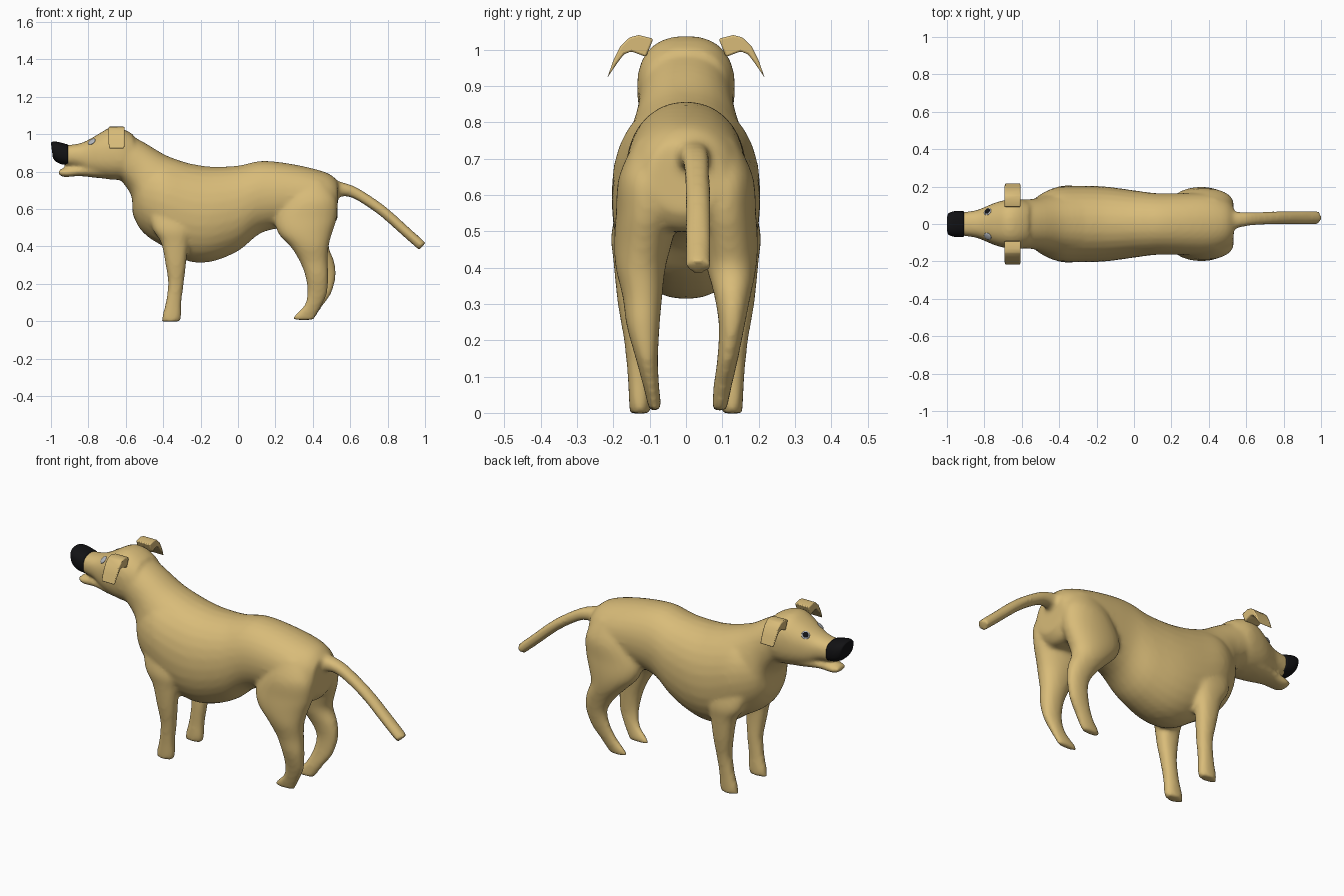
import bpy, bmesh, math
from mathutils import Vector

if "Cube" in bpy.data.objects:
    bpy.data.objects.remove(bpy.data.objects["Cube"])


def material(name, rgb):
    m = bpy.data.materials.new(name)
    m.diffuse_color = (*rgb, 1)
    m.use_nodes = True
    m.node_tree.nodes["Principled BSDF"].inputs["Base Color"].default_value = m.diffuse_color
    return m


TAN = material("tan_coat", (0.69, 0.50, 0.19))
BLACK = material("black", (0.006, 0.006, 0.007))
GREY = material("eye_grey", (0.45, 0.47, 0.5))


def make_object(name, bm, mat):
    bmesh.ops.recalc_face_normals(bm, faces=bm.faces)
    for f in bm.faces:
        f.smooth = True
    me = bpy.data.meshes.new(name)
    bm.to_mesh(me)
    bm.free()
    me.materials.append(mat)
    ob = bpy.data.objects.new(name, me)
    bpy.context.collection.objects.link(ob)
    return ob


def spline(rows, steps=4):
    """Catmull-Rom resampling of the section rows."""
    out = []
    for i in range(len(rows) - 1):
        quad = zip(rows[max(i - 1, 0)], rows[i], rows[i + 1], rows[min(i + 2, len(rows) - 1)])
        quad = list(quad)
        for s in range(steps):
            t = s / steps
            out.append([b + 0.5 * t * (c - a + t * (2*a - 5*b + 4*c - d + t * (3*(b - c) + d - a)))
                        for a, b, c, d in quad])
    return out + [list(rows[-1])]


def loft(bm, rows, power=2.0, n=28):
    """Each row: two end points of a section (xa, za, xb, zb), centre y, half width."""
    rings = []
    for xa, za, xb, zb, y, w in spline(rows):
        ring = []
        for k in range(n):
            a = 2 * math.pi * k / n
            c = math.copysign(abs(math.cos(a)) ** (2 / power), math.cos(a))
            s = math.copysign(abs(math.sin(a)) ** (2 / power), math.sin(a))
            ring.append(bm.verts.new(((xa + xb + c * (xa - xb)) / 2, y + s * w,
                                      (za + zb + c * (za - zb)) / 2)))
        rings.append(ring)
    for p, q in zip(rings, rings[1:]):
        for k in range(n):
            bm.faces.new((p[k], p[(k + 1) % n], q[(k + 1) % n], q[k]))
    bm.faces.new(rings[0])
    bm.faces.new(rings[-1])


def upright(rows):      # (x, top, bottom, half width)
    return [(x, t, x, b, 0, w) for x, t, b, w in rows]


def level(rows, side):  # (z, x front, x back, y, half width)
    return [(a, z, b, z, side * y, w) for z, a, b, y, w in rows]


bm = bmesh.new()
# torso
loft(bm, upright([
    (-.555, .80, .58, .08), (-.535, .84, .51, .13), (-.48, .86, .45, .17), (-.40, .87, .40, .20),
    (-.28, .848, .325, .205), (-.15, .827, .317, .20), (0, .832, .375, .18), (.12, .857, .47, .165),
    (.25, .847, .50, .165), (.40, .817, .50, .165), (.49, .787, .50, .14), (.533, .75, .55, .10)]), 2.1)
# neck
loft(bm, [(-.64, 1.03, -.63, .76, 0, .13), (-.5, .955, -.57, .67, 0, .135),
          (-.38, .885, -.56, .56, 0, .16), (-.25, .84, -.5, .48, 0, .18)], 2.2)
# head and lower jaw
loft(bm, upright([
    (-.93, .94, .835, .062), (-.85, .95, .82, .072), (-.80, .97, .79, .09), (-.74, 1.005, .77, .115),
    (-.68, 1.037, .757, .13), (-.62, 1.03, .755, .135), (-.56, 1.0, .74, .12)]), 2.4)
loft(bm, upright([(-.96, .81, .785, .035), (-.93, .818, .77, .048), (-.85, .83, .776, .058),
                  (-.75, .85, .766, .085), (-.66, .88, .757, .1)]), 2.3)
# front legs
for side in (-1, 1):
    loft(bm, level([
        (.64, -.49, -.28, .12, .05), (.5, -.46, -.25, .147, .058), (.42, -.412, -.265, .15, .05),
        (.3, -.387, -.278, .145, .043), (.2, -.374, -.29, .135, .036), (.1, -.387, -.302, .13, .031),
        (.03, -.405, -.303, .127, .03), (-.002, -.408, -.31, .127, .028)], side), 2.3)
# hind legs: same thigh, different lower leg on each side
thigh = [(.75, .30, .47, .09, .05), (.65, .25, .528, .105, .08), (.55, .20, .528, .108, .085),
         (.47, .215, .503, .118, .08), (.40, .28, .485, .125, .069)]
straight = [(.32, .33, .48, .12, .055), (.24, .36, .484, .118, .046), (.15, .37, .477, .108, .031),
            (.08, .35, .447, .097, .023), (.03, .297, .42, .088, .019), (.006, .292, .405, .085, .017)]
hocked = [(.32, .355, .515, .128, .05), (.24, .40, .523, .126, .036), (.15, .385, .50, .115, .029),
          (.08, .35, .452, .102, .026), (.03, .305, .42, .095, .022), (.006, .295, .405, .092, .019)]
loft(bm, level(thigh + straight, -1), 2.1)
loft(bm, level(thigh + hocked, 1), 2.1)
# tail
loft(bm, [(.46, .77, .46, .65, .01, .06), (.55, .745, .53, .665, .02, .045), (.635, .715, .61, .66, .028, .037),
          (.78, .62, .745, .575, .033, .034), (.91, .505, .875, .462, .034, .035),
          (1.004, .42, .968, .38, .034, .034)], 2.3)
dog = make_object("dog_body", bm, TAN)
rm = dog.modifiers.new("blend", 'REMESH')
rm.mode = 'VOXEL'
rm.voxel_size = 0.011
rm.use_smooth_shade = True
sm = dog.modifiers.new("soften", 'SMOOTH')
sm.factor = 0.5
sm.iterations = 9

# nose cap
bm = bmesh.new()
loft(bm, [(-1.0, .95, -.99, .875, 0, .048), (-.997, .958, -.975, .855, 0, .06),
          (-.97, .96, -.945, .84, 0, .069), (-.908, .945, -.908, .835, 0, .068)], 2.5)
make_object("nose", bm, BLACK)

# drooping ears
profile = [(.09, 1.03), (.13, 1.04), (.155, 1.034), (.18, 1.01), (.20, .97), (.217, .922),
           (.19, .962), (.17, .988), (.15, .995), (.11, .98)]
for side, label in ((-1, "right"), (1, "left")):
    bm = bmesh.new()
    face = bm.faces.new([bm.verts.new((-.692, side * y, z)) for y, z in profile])
    ext = bmesh.ops.extrude_face_region(bm, geom=[face])
    new = [v for v in ext["geom"] if isinstance(v, bmesh.types.BMVert)]
    bmesh.ops.translate(bm, verts=new, vec=(.086, 0, 0))
    ear = make_object("ear_" + label, bm, TAN)
    bev = ear.modifiers.new("round", 'BEVEL')
    bev.width = 0.005
    bev.segments = 2
    bpy.context.view_layer.objects.active = ear
    ear.select_set(True)
    bpy.ops.object.shade_smooth_by_angle(angle=math.radians(40))
    ear.select_set(False)

# eyes, set on the head surface
surface = dog.evaluated_get(bpy.context.evaluated_depsgraph_get())


def eye_disc(name, side, radius, lift, mat):
    hit, pos, normal, _ = surface.closest_point_on_mesh(Vector((-.80, side * .085, .985)))
    bm = bmesh.new()
    bmesh.ops.create_uvsphere(bm, u_segments=20, v_segments=10, radius=radius)
    ob = make_object(name, bm, mat)
    ob.location = pos + normal * lift
    ob.rotation_euler = normal.to_track_quat('Z', 'Y').to_euler()
    ob.scale = (1, 1, 0.3)


eye_disc("eye_right", -1, .022, 0, GREY)
eye_disc("eye_left", 1, .022, 0, GREY)
eye_disc("pupil_left", 1, .016, .004, BLACK)
